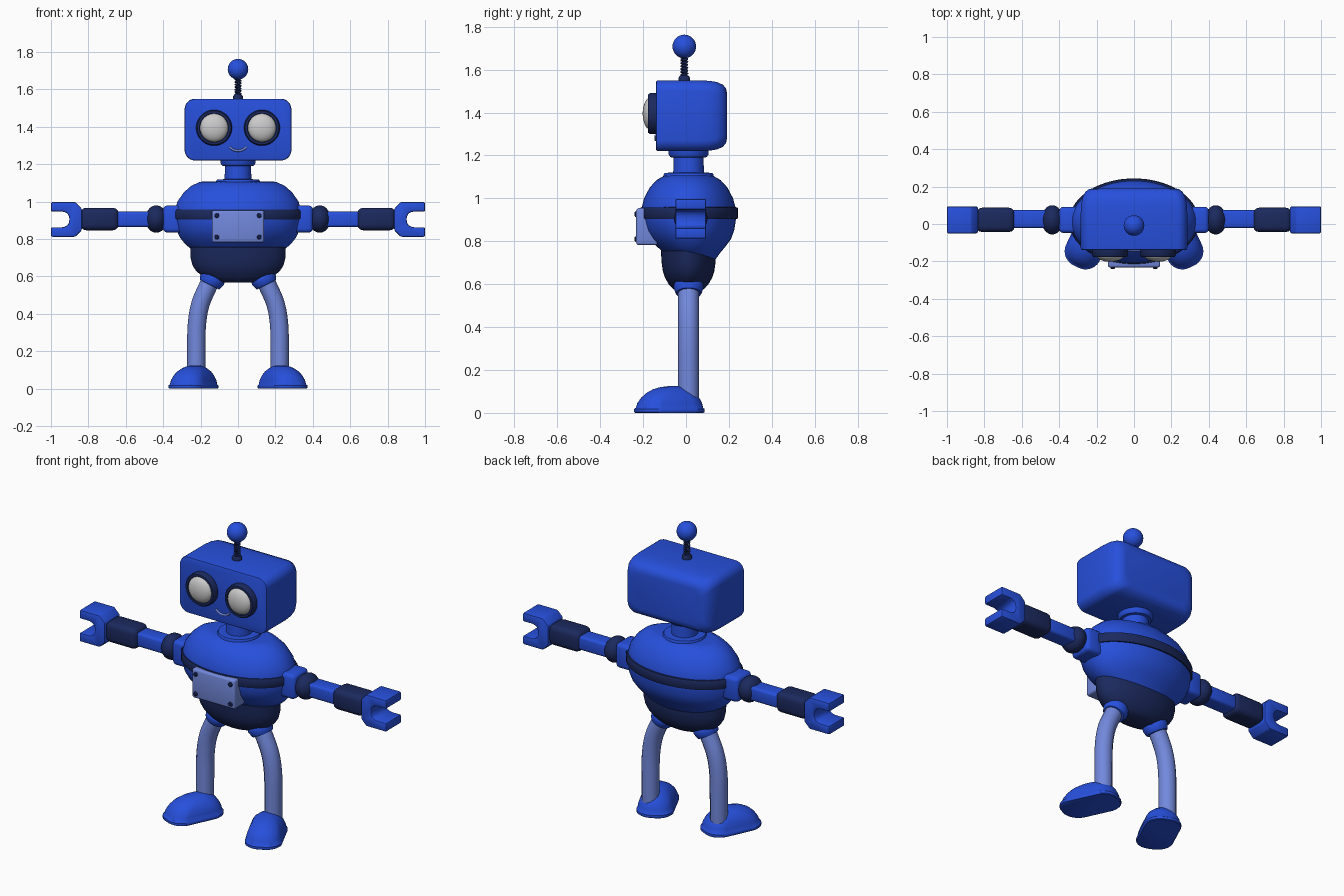
import bpy, bmesh, math
from mathutils import Matrix, Vector

if "Cube" in bpy.data.objects:
    bpy.data.objects.remove(bpy.data.objects["Cube"])

def material(name, rgb):
    m = bpy.data.materials.new(name)
    m.diffuse_color = (*rgb, 1)
    m.use_nodes = True
    m.node_tree.nodes["Principled BSDF"].inputs["Base Color"].default_value = m.diffuse_color
    return m

BLUE = material("blue", (0.02, 0.08, 0.72))
DARK = material("dark_blue", (0.011, 0.022, 0.11))
LIGHT = material("light_blue", (0.17, 0.25, 0.72))
Y0 = 0.012  # depth of the body axis

def move(x, y, z):
    return Matrix.Translation((x, y, z))

def finish(ob, mat, mirror=False):
    if mat:
        ob.data.materials.append(mat)
    bpy.ops.object.select_all(action='DESELECT')
    ob.select_set(True)
    bpy.context.view_layer.objects.active = ob
    if ob.type == 'CURVE':
        bpy.ops.object.convert(target='MESH')
        ob = bpy.context.view_layer.objects.active
    bpy.ops.object.shade_smooth_by_angle(angle=math.radians(38))
    if mirror:
        ob.modifiers.new("mirror", 'MIRROR')
    return ob

def from_bm(name, bm, mat, mirror=False):
    bmesh.ops.recalc_face_normals(bm, faces=bm.faces)
    me = bpy.data.meshes.new(name)
    bm.to_mesh(me)
    bm.free()
    ob = bpy.data.objects.new(name, me)
    bpy.context.collection.objects.link(ob)
    return finish(ob, mat, mirror)

def loft(name, sections, mat, M=Matrix(), q=9, mirror=False, n=8):
    """Skin (z, rx, ry, cy) sections; q is the corner radius (large = ellipse)."""
    bm = bmesh.new()
    rings = []
    for z, rx, ry, cy in sections:
        qx, qy, ring = min(q, rx), min(q, ry), []
        for k in range(4 * n):
            a = (k + 0.5) / n * math.pi / 2
            c, s = math.cos(a), math.sin(a)
            ring.append(bm.verts.new(M @ Vector((
                math.copysign(rx - qx, c) + qx * c,
                cy + math.copysign(ry - qy, s) + qy * s, z))))
        rings.append(ring)
    for a, b in zip(rings, rings[1:]):
        for i in range(4 * n):
            j = (i + 1) % (4 * n)
            bm.faces.new((a[i], a[j], b[j], b[i]))
    bm.faces.new(rings[0])
    bm.faces.new(rings[-1])
    return from_bm(name, bm, mat, mirror)

def lathe(name, profile, mat, M, mirror=False):
    return loft(name, [(z, r, r, 0) for r, z in profile], mat, M, mirror=mirror)

def box(name, loc, size, bevel, mat, mirror=False):
    bm = bmesh.new()
    bmesh.ops.create_cube(bm, matrix=move(*loc) @ Matrix.Diagonal((*size, 1)))
    bmesh.ops.bevel(bm, geom=bm.edges[:], offset=bevel, segments=3, profile=0.5, affect='EDGES')
    return from_bm(name, bm, mat, mirror)

def ball(name, loc, scale, mat, mirror=False):
    bm = bmesh.new()
    bmesh.ops.create_uvsphere(bm, u_segments=32, v_segments=18, radius=1,
                              matrix=move(*loc) @ Matrix.Diagonal((*scale, 1)))
    return from_bm(name, bm, mat, mirror)

def tube(name, pts, radius, mat, mirror=False, kind='POLY'):
    cu = bpy.data.curves.new(name, 'CURVE')
    cu.dimensions = '3D'
    cu.bevel_depth, cu.bevel_resolution, cu.use_fill_caps = radius, 4, True
    sp = cu.splines.new(kind)
    sp.points.add(len(pts) - 1)
    for p, co in zip(sp.points, pts):
        p.co = (*co, 1)
    if kind == 'NURBS':
        sp.order_u, sp.use_endpoint_u = 3, True
    ob = bpy.data.objects.new(name, cu)
    bpy.context.collection.objects.link(ob)
    return finish(ob, mat, mirror)

FACE = Matrix.Rotation(-math.pi / 2, 4, 'X')  # section axis along y

# Head: rounded box with a softer back
loft("head", [(-.14, .277, .157, 0), (-.137, .283, .163, 0), (-.128, .285, .165, 0),
              (.06, .285, .165, 0), (.11, .282, .163, 0), (.145, .274, .157, 0),
              (.172, .26, .145, 0), (.187, .24, .127, 0), (.191, .215, .105, 0)],
     BLUE, move(0, 0, 1.385) @ FACE, q=.055)

# Eyes: dark rims with grey lenses
lathe("eye_rim", [(.09, -.13), (.096, -.135), (.096, -.168), (.09, -.176), (.078, -.176), (.074, -.165)],
      DARK, move(.128, 0, 1.395) @ FACE, True)
ball("eye_lens", (.128, -.164, 1.395), (.076, .038, .076), None, True)

# Mouth: thin smile
arc = [math.radians(a) for a in range(220, 321, 10)]
tube("mouth", [(.06 * math.cos(a), -.14, 1.332 + .06 * math.sin(a)) for a in arc], .006, LIGHT)

# Antenna
A = move(0, -.008, 0)
lathe("antenna_base", [(.027, 1.54), (.027, 1.562), (.02, 1.573), (.01, 1.575)], DARK, A)
tube("antenna_spring", [(.014 * math.cos(t * .6), -.008 + .014 * math.sin(t * .6), 1.565 + t * .0013)
                        for t in range(76)], .005, DARK)
ball("antenna_ball", (0, -.008, 1.708), (.055, .055, .055), BLUE)

# Neck with collars
N = move(0, Y0, 0)
lathe("neck", [(.115, 1.09), (.117, 1.11), (.112, 1.119), (.072, 1.12), (.07, 1.19), (.085, 1.192),
               (.094, 1.205), (.094, 1.23)], BLUE, N)

# Torso, belt and pelvis
loft("torso", [(1.107, .19, .10, Y0), (1.105, .205, .115, Y0), (1.085, .25, .15, Y0), (1.05, .29, .182, Y0),
               (1.0, .325, .208, Y0), (.95, .338, .221, Y0), (.9, .338, .221, Y0), (.85, .33, .21, Y0 + .003),
               (.81, .312, .19, Y0 + .008), (.775, .285, .16, Y0 + .012), (.75, .256, .135, Y0 + .016),
               (.715, .2, .105, Y0 + .02)], BLUE, n=12)
loft("belt", [(.902, .325, .205, Y0 + .002), (.904, .342, .226, Y0 + .002), (.912, .347, .23, Y0 + .002),
              (.95, .347, .23, Y0 + .002), (.958, .342, .226, Y0 + .002), (.96, .325, .205, Y0 + .002)],
     DARK, n=12)
loft("pelvis", [(.765, .245, .115, Y0 - .005), (.755, .256, .126, Y0 - .003), (.7, .254, .126, Y0),
                (.66, .244, .12, Y0), (.63, .225, .11, Y0), (.6, .19, .093, Y0), (.58, .15, .075, Y0),
                (.567, .105, .055, Y0)], DARK, n=12)

# Chest plate with four bolts
box("chest_plate", (0, -.182, .868), (.28, .1, .172), .012, LIGHT)
for z in (.81, .926):
    lathe("plate_bolt", [(.013, -.225), (.013, -.236), (.008, -.24)], DARK, move(.114, 0, z) @ FACE, True)

# Arms
box("shoulder", (.345, .022, .907), (.11, .14, .145), .022, BLUE, True)
ball("shoulder_joint", (.437, .022, .907), (.058, .078, .073), DARK, True)
box("forearm", (.56, .026, .905), (.2, .096, .082), .015, BLUE, True)
box("wrist_cuff", (.741, .022, .907), (.205, .13, .12), .03, DARK, True)

# Claw hands: extruded C profile
bm = bmesh.new()
half = [(.835, .963), (.87, .998), (1, .998), (1, .947), (.935, .947), (.912, .938), (.902, .918)]
outline = half + [(x, 1.81 - z) for x, z in reversed(half)]
face = bm.faces.new([bm.verts.new((x, -.05, z)) for x, z in outline])
ext = bmesh.ops.extrude_face_region(bm, geom=[face])["geom"]
bmesh.ops.translate(bm, vec=(0, .144, 0), verts=[v for v in ext if isinstance(v, bmesh.types.BMVert)])
bmesh.ops.recalc_face_normals(bm, faces=bm.faces)
bmesh.ops.bevel(bm, geom=bm.edges[:], offset=.008, segments=2, profile=0.5, affect='EDGES')
from_bm("claw_hand", bm, BLUE, True)

# Legs with hip cups
tube("leg", [(.12, Y0, .63), (.165, Y0, .54), (.205, Y0, .45), (.222, Y0, .34), (.223, Y0, .22),
             (.223, Y0, .05)], .049, LIGHT, True, 'NURBS')
lathe("hip_cup", [(.048, 0), (.058, .001), (.062, .008), (.07, .034), (.068, .045), (.058, .07)], BLUE,
      move(.153, Y0, .556) @ Matrix.Rotation(math.radians(-27), 4, 'Y'), True)

# Feet: domes turned outward
dome = [(0, .97), (.004, 1), (.018, 1), (.024, .96), (.045, .93), (.07, .85), (.092, .73), (.11, .56),
        (.12, .38), (.125, .15)]
loft("foot", [(z, .1 * s, .166 * s, (1 - s) * .03) for z, s in dome], BLUE,
     move(.238, -.078, 0) @ Matrix.Rotation(math.radians(25), 4, 'Z'), q=.085, mirror=True)
